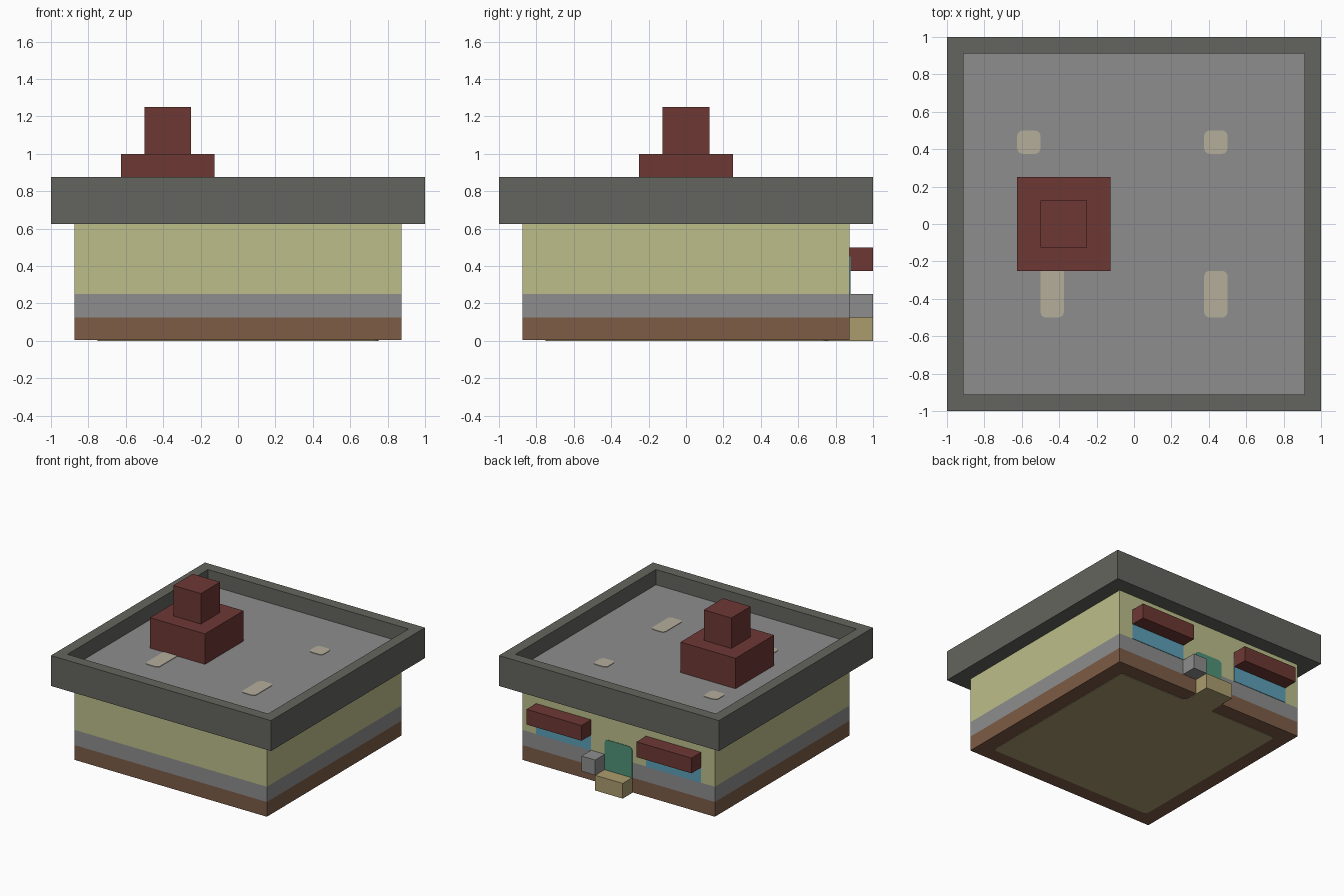
import bpy, bmesh, math
from mathutils import Vector, Matrix

default = bpy.data.objects.get("Cube")
if default:
    bpy.data.objects.remove(default, do_unlink=True)


def material(name, rgb):
    """Flat material from display RGB values, stored as linear."""
    linear = [((c / 255 + 0.055) / 1.055) ** 2.4 for c in rgb]
    mat = bpy.data.materials.new(name)
    mat.use_nodes = True
    mat.diffuse_color = (*linear, 1)
    mat.node_tree.nodes["Principled BSDF"].inputs["Base Color"].default_value = (*linear, 1)
    return mat


lime = material("pale lime plaster", (188, 190, 138))
grey = material("mid grey", (141, 141, 142))
brown = material("earth brown", (125, 92, 70))
slate = material("dark slate", (100, 101, 94))
red = material("brick red", (109, 56, 52))
tan = material("pale tan", (181, 174, 155))
sand = material("sand", (171, 156, 111))
blue = material("window blue", (93, 160, 185))
teal = material("door green", (80, 146, 121))


def finish(name, bm, *mats):
    bmesh.ops.recalc_face_normals(bm, faces=bm.faces[:])
    mesh = bpy.data.meshes.new(name)
    bm.to_mesh(mesh)
    bm.free()
    for mat in mats:
        mesh.materials.append(mat)
    obj = bpy.data.objects.new(name, mesh)
    bpy.context.collection.objects.link(obj)
    return obj


def box_mesh(lo, hi):
    lo, hi = Vector(lo), Vector(hi)
    bm = bmesh.new()
    place = Matrix.Translation((lo + hi) / 2) @ Matrix.Diagonal((*(hi - lo), 1))
    bmesh.ops.create_cube(bm, size=1, matrix=place)
    return bm


def box(name, lo, hi, mat):
    return finish(name, box_mesh(lo, hi), mat)


def rounded(points, radii, steps=4):
    """Replace each corner of an outline by a small arc of the given radius."""
    out = []
    for i, p in enumerate(points):
        p, r = Vector(p), radii[i]
        if not r:
            out.append(p)
            continue
        a = p + (Vector(points[i - 1]) - p).normalized() * r
        b = p + (Vector(points[(i + 1) % len(points)]) - p).normalized() * r
        centre = a + b - p
        for k in range(steps + 1):
            t = k / steps * math.pi / 2
            out.append(centre + (a - centre) * math.cos(t) + (b - centre) * math.sin(t))
    return out


def plate(name, outline, origin, u, v, push, mat):
    """Thin painted plate: outline in the u, v plane, thickened along push."""
    origin, u, v, push = map(Vector, (origin, u, v, push))
    bm = bmesh.new()
    face = bm.faces.new([bm.verts.new(origin + u * p.x + v * p.y) for p in outline])
    side = bmesh.ops.extrude_face_region(bm, geom=[face])
    moved = [g for g in side["geom"] if isinstance(g, bmesh.types.BMVert)]
    bmesh.ops.translate(bm, verts=moved, vec=push)
    return finish(name, bm, mat)


def rect(x0, x1, y0, y1):
    return [(x0, y0), (x1, y0), (x1, y1), (x0, y1)]


WALL, SKIN, R = 0.875, 0.004, 0.03

# Walls with two painted bands around the foot
bm = box_mesh((-WALL, -WALL, SKIN), (WALL, WALL, 0.63))
for height in (0.125, 0.25):
    bmesh.ops.bisect_plane(bm, geom=bm.verts[:] + bm.edges[:] + bm.faces[:],
                           plane_co=(0, 0, height), plane_no=(0, 0, 1))
for f in bm.faces:
    z = f.calc_center_median().z
    f.material_index = 0 if z < 0.125 else 1 if z < 0.25 else 2
finish("walls", bm, brown, grey, lime)

# Overhanging roof with a sunken deck
bm = box_mesh((-1, -1, 0.625), (1, 1, 0.875))
bm.faces.ensure_lookup_table()
deck = max(bm.faces, key=lambda f: f.calc_center_median().z)
bmesh.ops.inset_region(bm, faces=[deck], thickness=0.125)
side = bmesh.ops.extrude_face_region(bm, geom=[deck])
bmesh.ops.translate(bm, vec=(0, 0, -0.125),
                    verts=[g for g in side["geom"] if isinstance(g, bmesh.types.BMVert)])
if deck.is_valid:
    bmesh.ops.delete(bm, geom=[deck], context='FACES_ONLY')
for f in bm.faces:
    c = f.calc_center_median()
    f.material_index = int(abs(c.z - 0.75) < 0.01 and max(abs(c.x), abs(c.y)) < 0.5)
finish("roof", bm, slate, grey)

# Chimney
box("chimney_base", (-0.625, -0.25, 0.745), (-0.125, 0.25, 1), red)
box("chimney_stack", (-0.5, -0.125, 1), (-0.25, 0.125, 1.25), red)

# Worn patches on the roof deck
patches = [(-0.625, -0.5, 0.375, 0.5), (0.375, 0.5, 0.375, 0.5),
           (-0.5, -0.375, -0.5, -0.2), (0.375, 0.5, -0.5, -0.25)]
for i, p in enumerate(patches):
    plate(f"roof_patch_{i + 1}", rounded(rect(*p), [R] * 4), (0, 0, 0.75),
          (1, 0, 0), (0, 1, 0), (0, 0, SKIN), tan)

# Windows under awnings, on both sides of the door
for label, s in (("left", 1), ("right", -1)):
    x0, x1 = sorted((s * 0.25, s * 0.75))
    plate(f"{label}_window", rounded(rect(x0, x1, 0.25, 0.45), [0] * 4), (0, WALL, 0),
          (1, 0, 0), (0, 0, 1), (0, SKIN, 0), blue)
    box(f"{label}_awning", (x0, WALL, 0.375), (x1, 1, 0.5), red)

# Door, doorstep and letter box
plate("door", rounded(rect(-0.125, 0.125, 0.125, 0.375), [0, 0, R, R]), (0, WALL, 0),
      (1, 0, 0), (0, 0, 1), (0, SKIN, 0), teal)
box("doorstep", (-0.125, WALL, 0), (0.125, 1, 0.125), sand)
box("letter_box", (0.125, WALL, 0.125), (0.25, 1, 0.25), grey)

# Floor underneath, with a tongue reaching the doorstep
floor = [(-0.75, -0.75), (0.75, -0.75), (0.75, 0.75), (0.125, 0.75),
         (0.125, WALL), (-0.125, WALL), (-0.125, 0.75), (-0.75, 0.75)]
plate("floor", rounded(floor, [R, R, R, R, 0, 0, R, R]), (0, 0, SKIN),
      (1, 0, 0), (0, 1, 0), (0, 0, -SKIN), sand)
